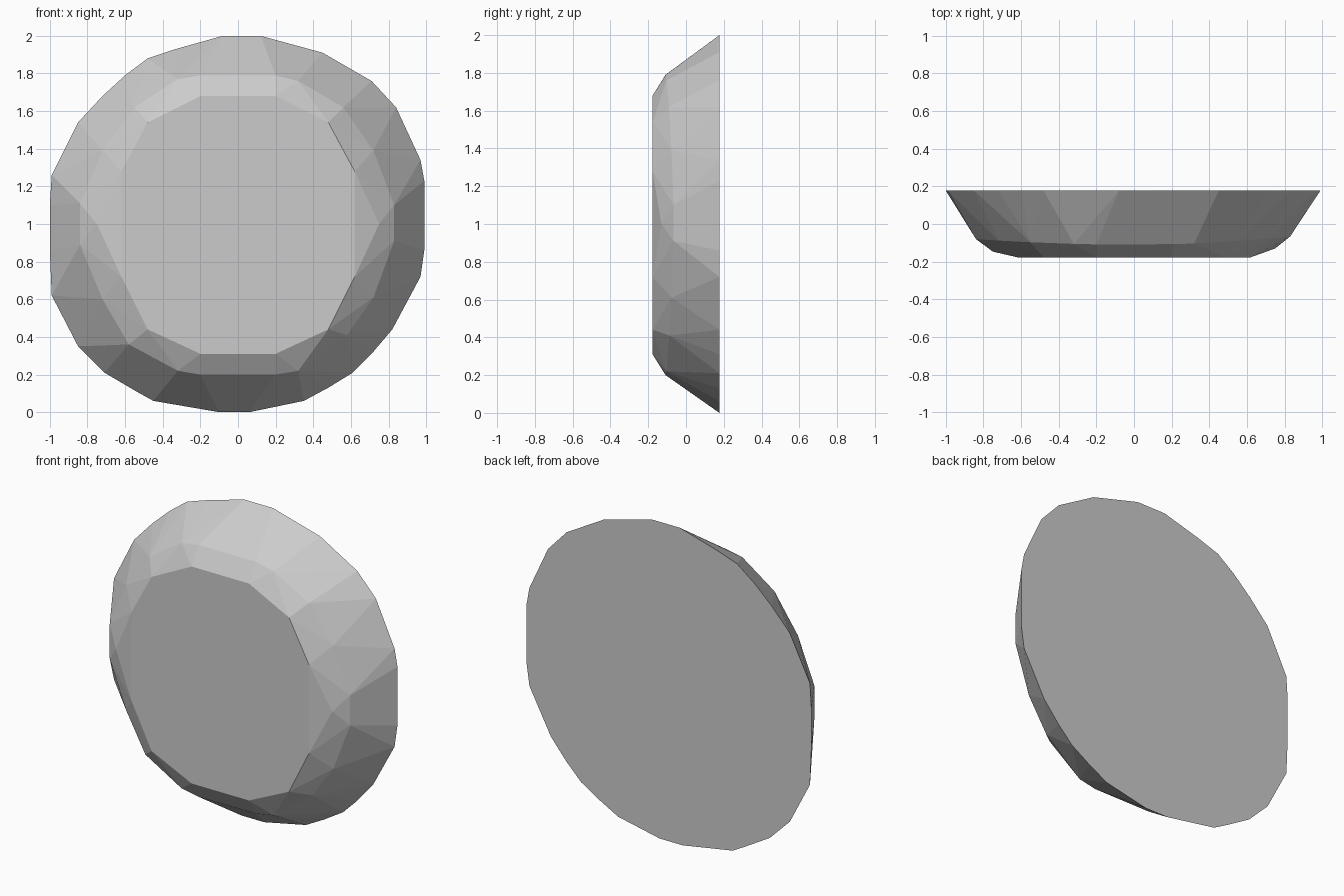
import bpy, bmesh

if "Cube" in bpy.data.objects:
    bpy.data.objects.remove(bpy.data.objects["Cube"])

# Back rim outline (x, z), clockwise from the top
RIM = [(-.08, 2), (.12, 2), (.45, 1.91), (.71, 1.76), (.84, 1.62), (.97, 1.34),
       (.99, 1.23), (.99, .86), (.97, .72), (.82, .44), (.71, .31), (.61, .21),
       (.48, .13), (.35, .06), (.06, 0), (-.10, 0), (-.45, .06), (-.54, .11),
       (-.71, .21), (-.85, .35), (-.99, .62), (-1, .86), (-1, 1.1), (-.99, 1.26),
       (-.85, 1.54), (-.72, 1.68), (-.60, 1.79), (-.48, 1.88), (-.33, 1.93)]

# Shoulder ring, where the sloping wall meets the bevel
SHOULDER = [(-.2, 1.79), (.2, 1.79), (.32, 1.76), (.56, 1.62), (.72, 1.39),
            (.83, 1.1), (.83, .91), (.72, .61), (.58, .41), (.32, .22), (.2, .2),
            (-.2, .2), (-.32, .22), (-.58, .36), (-.72, .6), (-.84, .89),
            (-.84, 1.11), (-.72, 1.39), (-.55, 1.62), (-.32, 1.77)]

# One half of the flat front face, mirrored across x
FACE = [(.2, 1.68), (.48, 1.54), (.62, 1.28), (.62, .72), (.48, .44), (.2, .31)]


def shoulder_depth(x):
    """The shoulder sits a little further back towards the right and left."""
    return -.11 + (.045 if x > 0 else .03) * (x / .84) ** 2


points = [(x, .177, z) for x, z in RIM]
points += [(x, shoulder_depth(x), z) for x, z in SHOULDER]
points += [(s * x, -.177, z) for x, z in FACE for s in (1, -1)]
# Side points of the bevel
points += [(.75, -.13, 1), (-.75, -.147, 1)]

# Faceted convex body wrapped around the rings
bm = bmesh.new()
for p in points:
    bm.verts.new(p)
hull = bmesh.ops.convex_hull(bm, input=bm.verts[:])
unused = [v for v in bm.verts if not v.link_faces]
bmesh.ops.delete(bm, geom=unused, context='VERTS')
bmesh.ops.dissolve_limit(bm, angle_limit=.01, verts=bm.verts[:], edges=bm.edges[:])
bmesh.ops.recalc_face_normals(bm, faces=bm.faces[:])

mesh = bpy.data.meshes.new("faceted_disc")
bm.to_mesh(mesh)
bm.free()
disc = bpy.data.objects.new("faceted_disc", mesh)
bpy.context.collection.objects.link(disc)

# Plain grey
grey = bpy.data.materials.new("light_grey")
grey.diffuse_color = (.6, .6, .6, 1)
grey.use_nodes = True
grey.node_tree.nodes["Principled BSDF"].inputs["Base Color"].default_value = grey.diffuse_color
mesh.materials.append(grey)
